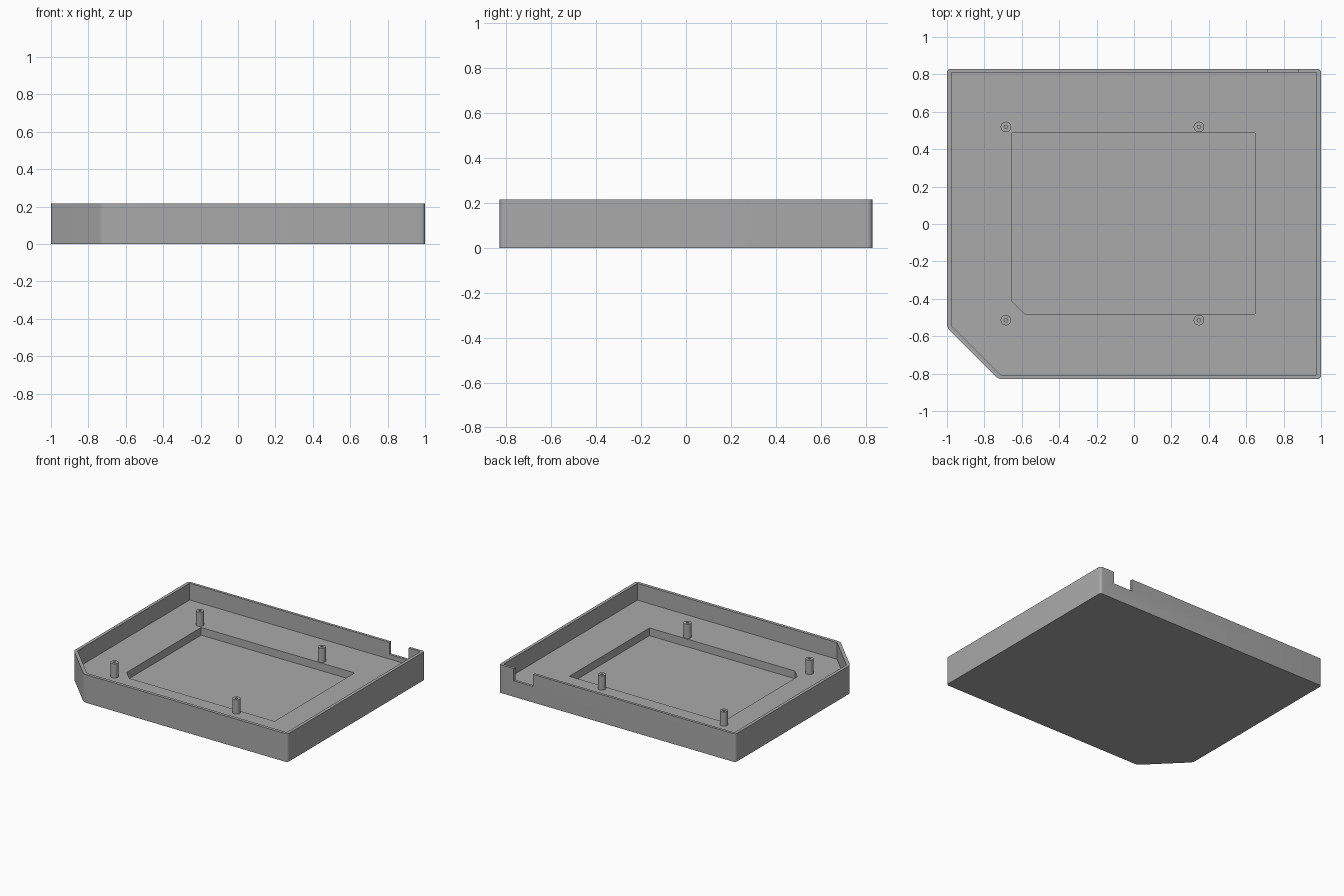
import bpy
import bmesh
from math import cos, sin, pi, radians
from mathutils import Vector

cube = bpy.data.objects.get("Cube")
if cube:
    bpy.data.objects.remove(cube, do_unlink=True)

HEIGHT, FLOOR, RECESS, POST_TOP = 0.215, 0.087, 0.028, 0.195

grey = bpy.data.materials.new("plain grey")
grey.use_nodes = True
colour = (0.4, 0.4, 0.4, 1)
grey.diffuse_color = colour
grey.node_tree.nodes["Principled BSDF"].inputs["Base Color"].default_value = colour


def add_object(name, bm):
    bmesh.ops.recalc_face_normals(bm, faces=bm.faces[:])
    mesh = bpy.data.meshes.new(name)
    bm.to_mesh(mesh)
    bm.free()
    mesh.materials.append(grey)
    obj = bpy.data.objects.new(name, mesh)
    bpy.context.collection.objects.link(obj)
    return obj


def outline(x0, x1, y0, y1, cut=0.0):
    """Rectangle whose front right corner can be cut at 45 degrees."""
    corner = [(x0, y0 + cut), (x0 + cut, y0)] if cut else [(x0, y0)]
    return corner + [(x1, y0), (x1, y1), (x0, y1)]


def prism(name, points, z0, z1, radius=0.0):
    """Extruded outline, with optional rounded upright edges."""
    bm = bmesh.new()
    face = bm.faces.new([bm.verts.new((x, y, z0)) for x, y in points])
    top = bmesh.ops.extrude_face_region(bm, geom=[face])["geom"]
    bmesh.ops.translate(bm, vec=(0, 0, z1 - z0),
                        verts=[v for v in top if isinstance(v, bmesh.types.BMVert)])
    if radius:
        upright = [e for e in bm.edges
                   if abs(e.verts[0].co.z - e.verts[1].co.z) > 0.01]
        bmesh.ops.bevel(bm, geom=upright, offset=radius, segments=6,
                        profile=0.5, affect='EDGES')
    return add_object(name, bm)


def shade(obj):
    bpy.ops.object.select_all(action='DESELECT')
    obj.select_set(True)
    bpy.context.view_layer.objects.active = obj
    bpy.ops.object.shade_smooth_by_angle(angle=radians(30))


def carve(obj, cutter):
    bpy.context.view_layer.objects.active = obj
    cutter.hide_render = True
    mod = obj.modifiers.new("cut", 'BOOLEAN')
    mod.operation = 'DIFFERENCE'
    mod.solver = 'EXACT'
    mod.object = cutter
    bpy.ops.object.modifier_apply(modifier=mod.name)
    bpy.data.objects.remove(cutter, do_unlink=True)


# Open tray: outer block, hollow, sunken floor panel and rear cable notch
tray = prism("tray", outline(-1, 1, -0.83, 0.83, 0.275), 0, HEIGHT, 0.02)
carve(tray, prism("hollow", outline(-0.976, 0.976, -0.806, 0.81, 0.263), FLOOR, 0.4))
carve(tray, prism("recess", outline(-0.652, 0.646, -0.481, 0.486, 0.068), RECESS, 0.3))
carve(tray, prism("notch", outline(0.714, 0.877, 0.75, 0.9), 0.122, 0.4))
shade(tray)


def post(name, x, y, sides=32, outer=0.028, bore=0.009):
    """Hollow screw post turned from a profile."""
    profile = [(outer, FLOOR - 0.005), (outer, POST_TOP), (bore, POST_TOP),
               (bore, FLOOR + 0.002), (0, FLOOR + 0.002)]
    bm = bmesh.new()
    verts = [bm.verts.new((r, 0, z)) for r, z in profile]
    edges = [bm.edges.new(pair) for pair in zip(verts, verts[1:])]
    bmesh.ops.spin(bm, geom=verts + edges, cent=(0, 0, 0), axis=(0, 0, 1),
                   angle=2 * pi, steps=sides)
    bmesh.ops.remove_doubles(bm, verts=bm.verts[:], dist=0.0005)
    bmesh.ops.translate(bm, verts=bm.verts[:], vec=(x, y, 0))
    obj = add_object(name, bm)
    # Keep the open lower end facing outwards
    wall = max(obj.data.polygons, key=lambda p: p.area)
    if wall.normal.dot(wall.center - Vector((x, y, wall.center.z))) < 0:
        obj.data.flip_normals()
    shade(obj)


# Four screw posts
for side, x in (("right", -0.685), ("left", 0.347)):
    for end, y in (("front", -0.514), ("back", 0.519)):
        post(f"{end}_{side}_post", x, y)
